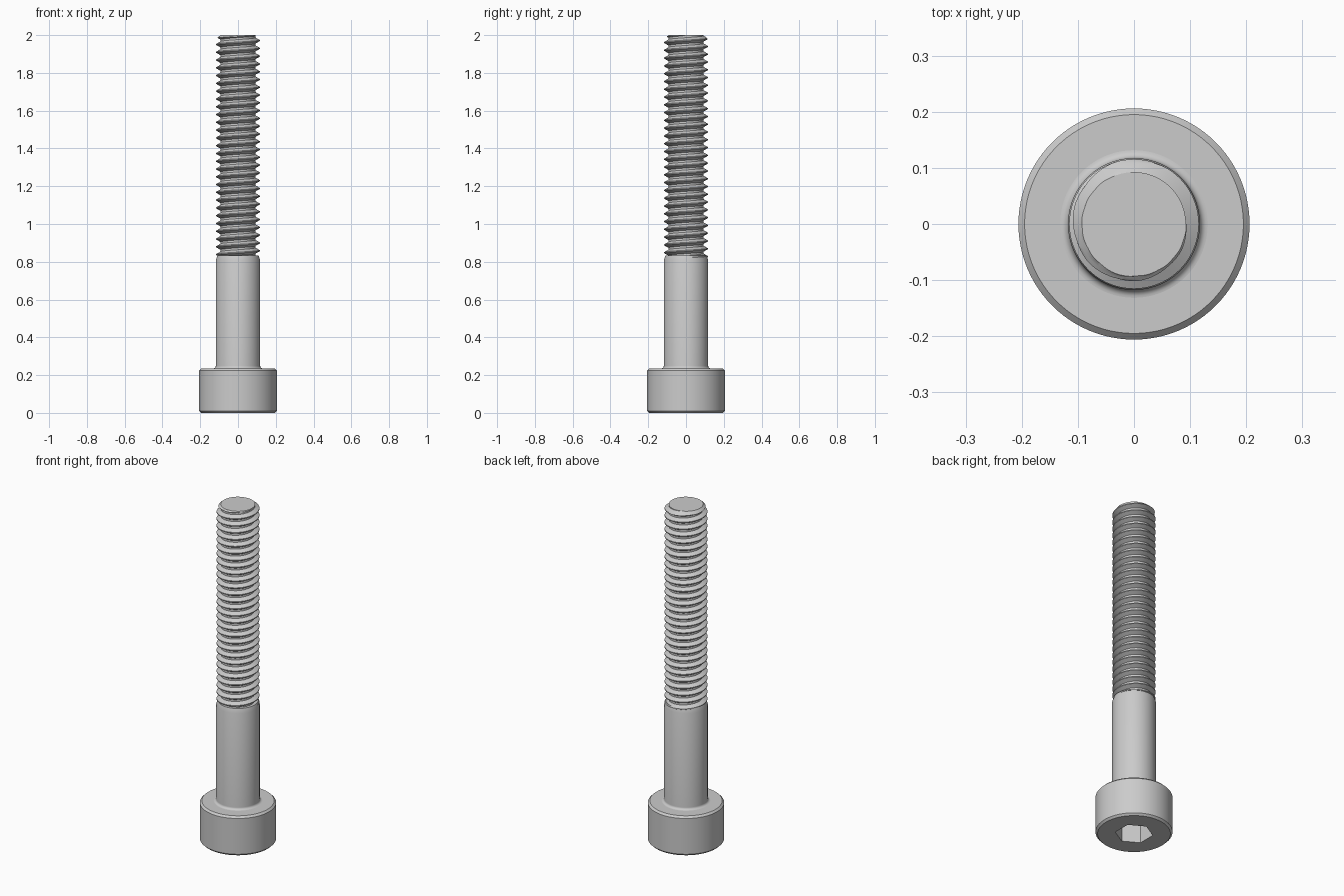
import bpy
import bmesh
from math import cos, sin, pi, radians
from mathutils import Matrix, Vector

cube = bpy.data.objects.get("Cube")
if cube:
    bpy.data.objects.remove(cube, do_unlink=True)

# Main dimensions
HEAD_R, HEAD_H, BEVEL = 0.206, 0.235, 0.011
SHANK_R, SHANK_TOP, TOP = 0.1176, 0.833, 2.0
CREST_R, ROOT_R, PITCH = 0.1155, 0.0925, 0.0412
SOCKET_R, SOCKET_DEPTH = 0.102, 0.118
SIDES = 96

steel = bpy.data.materials.new("light grey steel")
steel.use_nodes = True
steel.diffuse_color = (0.6, 0.6, 0.6, 1)
steel.node_tree.nodes["Principled BSDF"].inputs["Base Color"].default_value = (0.6, 0.6, 0.6, 1)


def make_object(name, bm):
    bmesh.ops.recalc_face_normals(bm, faces=bm.faces)
    mesh = bpy.data.meshes.new(name)
    bm.to_mesh(mesh)
    bm.free()
    mesh.materials.append(steel)
    obj = bpy.data.objects.new(name, mesh)
    bpy.context.collection.objects.link(obj)
    return obj


def activate(obj):
    bpy.ops.object.select_all(action="DESELECT")
    obj.select_set(True)
    bpy.context.view_layer.objects.active = obj


def smooth(obj):
    activate(obj)
    bpy.ops.object.shade_smooth_by_angle(angle=radians(30))


def lathe(name, profile):
    """Turn (radius, height) points around z and close both ends."""
    bm = bmesh.new()
    rings = [[bm.verts.new((r * cos(2 * pi * i / SIDES), r * sin(2 * pi * i / SIDES), z))
              for i in range(SIDES)] for r, z in profile]
    for low, high in zip(rings, rings[1:]):
        for i in range(SIDES):
            j = (i + 1) % SIDES
            bm.faces.new((low[i], low[j], high[j], high[i]))
    bm.faces.new(rings[0])
    bm.faces.new(rings[-1])
    return make_object(name, bm)


# Cylindrical head with bevelled rims
head = lathe("head", [(HEAD_R - BEVEL, 0), (HEAD_R, BEVEL),
                      (HEAD_R, HEAD_H - BEVEL), (HEAD_R - BEVEL, HEAD_H)])

# Hexagonal socket with a shallow pointed floor, cut from below
bm = bmesh.new()
corners = [bm.verts.new((SOCKET_R * cos(pi / 2 + k * pi / 3),
                         SOCKET_R * sin(pi / 2 + k * pi / 3), -0.05)) for k in range(6)]
base = bm.faces.new(corners)
extruded = bmesh.ops.extrude_face_region(bm, geom=[base], use_keep_orig=True)["geom"]
floor = [g for g in extruded if isinstance(g, bmesh.types.BMFace)]
bmesh.ops.translate(bm, verts=floor[0].verts, vec=(0, 0, 0.05 + SOCKET_DEPTH))
tip = bmesh.ops.poke(bm, faces=floor)["verts"]
bmesh.ops.translate(bm, verts=tip, vec=(0, 0, 0.03))
cutter = make_object("socket_cutter", bm)
cutter.hide_render = True

cut = head.modifiers.new("socket", "BOOLEAN")
cut.operation = "DIFFERENCE"
cut.solver = "EXACT"
cut.object = cutter
activate(head)
bpy.ops.object.modifier_apply(modifier=cut.name)
bpy.data.objects.remove(cutter, do_unlink=True)
smooth(head)

# Plain shank: fillet at the head, small taper where the thread begins
FILLET = 0.014
fillet = [(SHANK_R + FILLET * (1 - sin(a)), HEAD_H + FILLET * (1 - cos(a)))
          for a in (k * pi / 12 for k in range(7))]
shank = lathe("shank", [(SHANK_R + FILLET, HEAD_H - 0.005)] + fillet +
              [(SHANK_R, SHANK_TOP - 0.025), (0.109, SHANK_TOP)])
smooth(shank)

# Thread: trapezoid profile swept along a right-handed helix
FLANK_STEPS = 5
crest, root = PITCH / 8, PITCH / 4
flank = (PITCH - crest - root) / 2
profile = [(ROOT_R, 0.0)]
for k in range(FLANK_STEPS + 1):
    t = k / FLANK_STEPS
    profile.append((ROOT_R + t * (CREST_R - ROOT_R), root + t * flank))
for k in range(FLANK_STEPS):
    t = k / FLANK_STEPS
    profile.append((CREST_R - t * (CREST_R - ROOT_R), root + flank + crest + t * flank))
profile.append((ROOT_R, PITCH))

STEPS = 72
start = SHANK_TOP - 2 * PITCH
turns = int((TOP - start) / PITCH) + 3
bm = bmesh.new()
previous = None
for i in range(turns * STEPS + 1):
    angle = 2 * pi * i / STEPS
    row = []
    for r, dz in profile:
        z = start + PITCH * i / STEPS + dz - PITCH
        # End chamfer narrows the crests towards the tip
        r = min(r, max(ROOT_R, ROOT_R + (TOP - z) * 1.2))
        row.append(bm.verts.new((r * cos(angle), r * sin(angle), z)))
    if previous:
        for k in range(len(profile) - 1):
            bm.faces.new((previous[k], row[k], row[k + 1], previous[k + 1]))
    previous = row
bmesh.ops.remove_doubles(bm, verts=bm.verts, dist=0.00005)

# Trim both ends square and close them
for height, direction in ((SHANK_TOP - 0.01, -1), (TOP, 1)):
    geom = bm.verts[:] + bm.edges[:] + bm.faces[:]
    result = bmesh.ops.bisect_plane(bm, geom=geom, plane_co=(0, 0, height),
                                    plane_no=(0, 0, direction), clear_outer=True)
    rim = [g for g in result["geom_cut"] if isinstance(g, bmesh.types.BMEdge)]
    bmesh.ops.contextual_create(bm, geom=rim)
thread = make_object("thread", bm)
smooth(thread)
